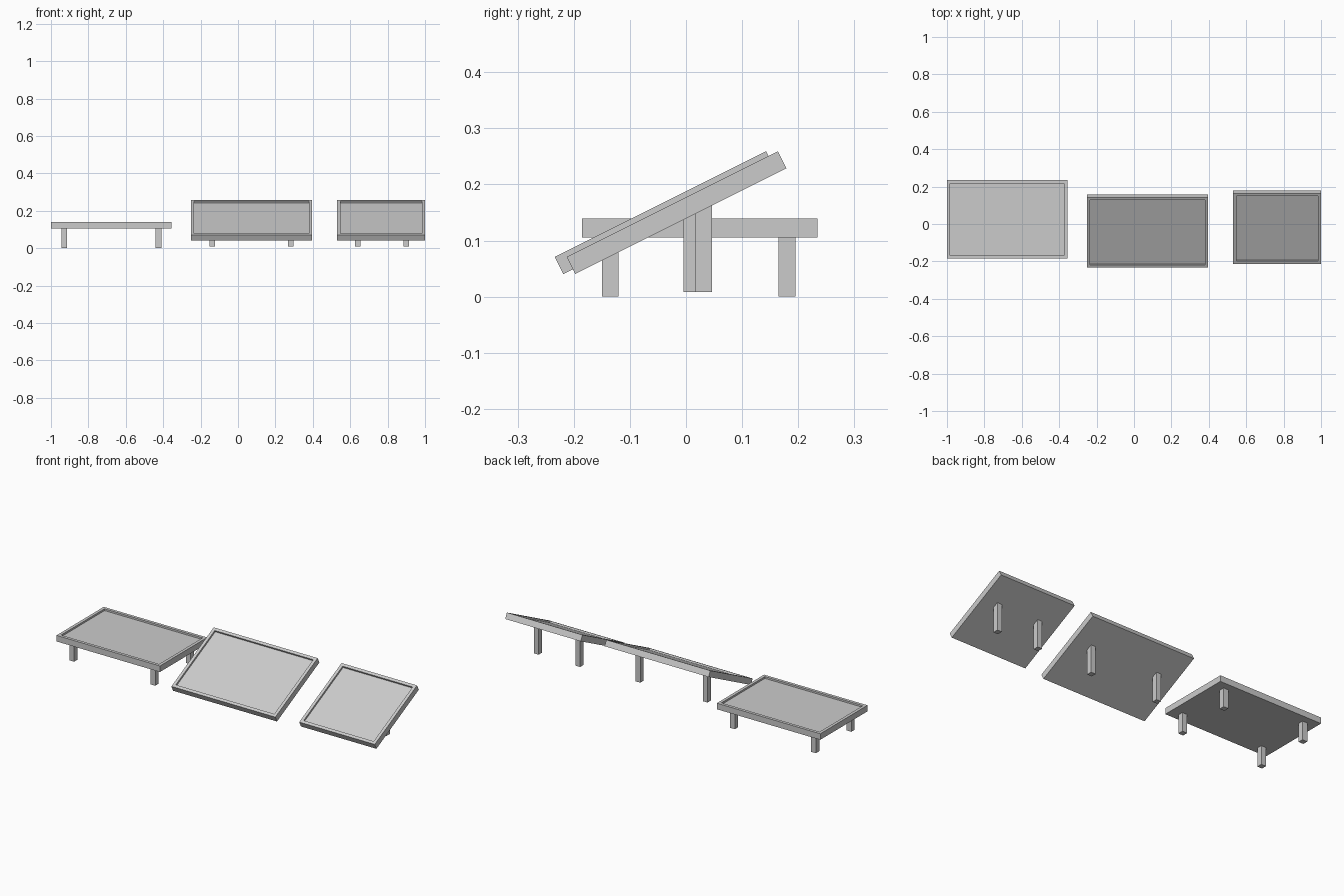
import bpy, bmesh, math
from mathutils import Matrix, Vector

if "Cube" in bpy.data.objects:
    bpy.data.objects.remove(bpy.data.objects["Cube"])

THICK, RIM, RECESS, LEG = 0.034, 0.024, 0.010, 0.030
TILT = math.atan(0.5)


def finish(bm, name):
    bmesh.ops.recalc_face_normals(bm, faces=bm.faces)
    mesh = bpy.data.meshes.new(name)
    bm.to_mesh(mesh)
    bm.free()
    bpy.context.collection.objects.link(bpy.data.objects.new(name, mesh))


def tray(name, x0, x1, length, top_centre, tilt):
    """Panel with a raised rim; top_centre is (y, z) of the upper face."""
    bm = bmesh.new()
    bmesh.ops.create_cube(bm, size=1)
    bmesh.ops.scale(bm, vec=(x1 - x0, length, THICK), verts=bm.verts)
    bmesh.ops.translate(bm, vec=(0, 0, -THICK / 2), verts=bm.verts)
    bm.normal_update()
    top = max(bm.faces, key=lambda f: f.calc_center_median().z)
    bmesh.ops.inset_region(bm, faces=[top], thickness=RIM)
    # sink the inner face straight down to make a vertical-walled recess
    sunk = bmesh.ops.extrude_discrete_faces(bm, faces=[top])["faces"][0]
    bmesh.ops.translate(bm, vec=(0, 0, -RECESS), verts=sunk.verts)
    m = Matrix.Translation(((x0 + x1) / 2, *top_centre)) @ Matrix.Rotation(tilt, 4, 'X')
    bmesh.ops.transform(bm, matrix=m, verts=bm.verts)
    finish(bm, name)


def leg(name, x, y, z0, top_centre, tilt, width=LEG):
    """Square post whose top is cut to follow the underside of its panel."""
    bm = bmesh.new()
    bmesh.ops.create_cube(bm, size=1)
    for v in bm.verts:
        upper = v.co.z > 0
        v.co = Vector((x + v.co.x * width, y + v.co.y * LEG, z0))
        if upper:
            v.co.z = (top_centre[1] - THICK / math.cos(tilt)
                      + (v.co.y - top_centre[0]) * math.tan(tilt))
    finish(bm, name)


# flat panel on four legs
flat = (0.0245, 0.139)
tray("flat_panel", -1.0, -0.356, 0.42, flat, 0)
for side, x in (("left", -0.930), ("right", -0.425)):
    for end, y in (("front", -0.135), ("back", 0.180)):
        leg(f"flat_{end}_{side}_leg", x, y, 0, flat, 0)

# two tilted panels, each on a pair of posts
for name, x0, x1, posts, cy in (("middle", -0.251, 0.396, (-0.137, 0.281), -0.0455),
                                ("right", 0.530, 1.0, (0.641, 0.899), -0.0245)):
    centre = (cy, 0.165)
    tray(name + "_tilted_panel", x0, x1, 0.421, centre, TILT)
    for side, x in zip(("left", "right"), posts):
        leg(f"{name}_{side}_post", x, cy + 0.056, 0.008, centre, TILT, 0.029)
